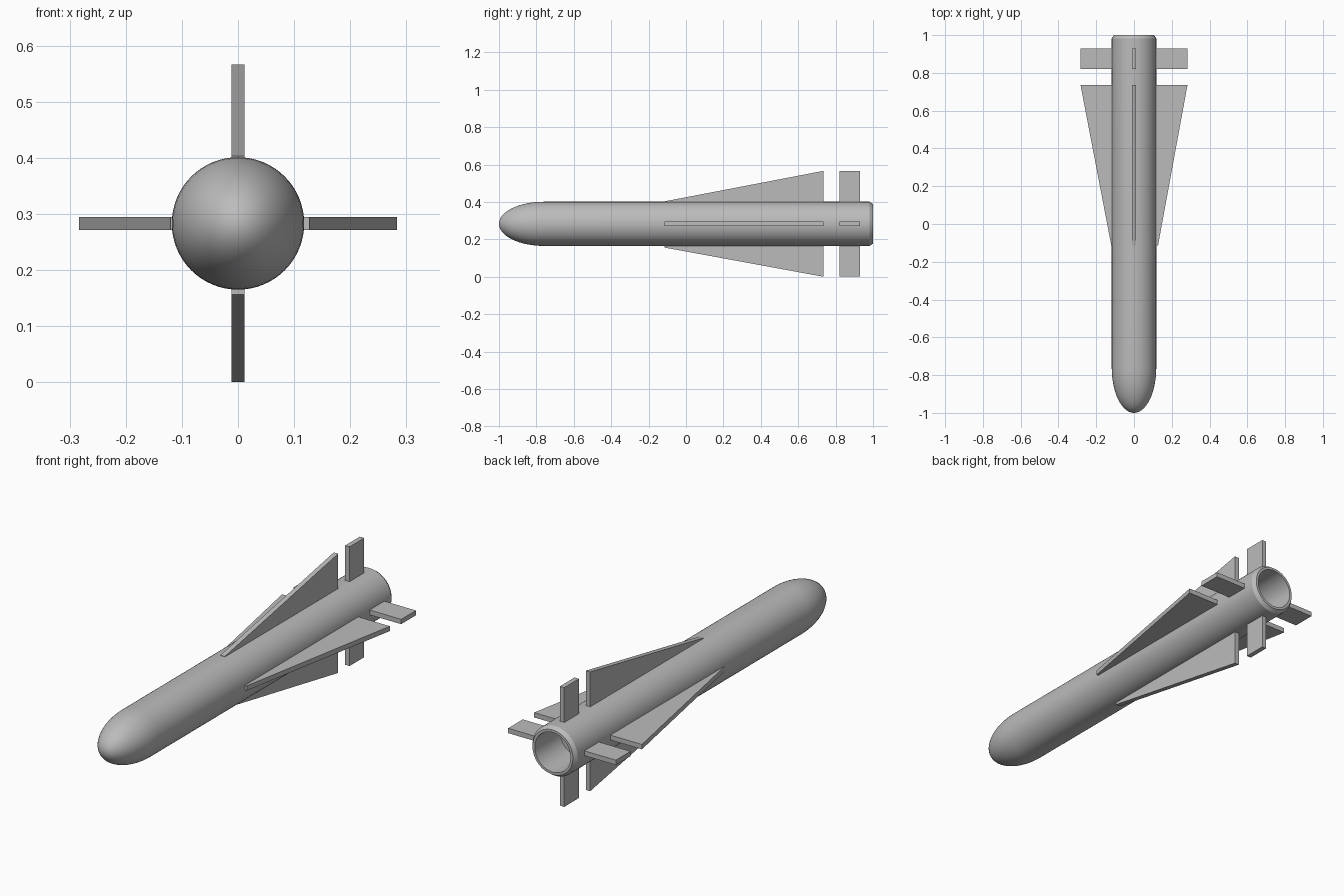
import bpy, bmesh, math
from mathutils import Matrix, Vector

if "Cube" in bpy.data.objects:
    bpy.data.objects.remove(bpy.data.objects["Cube"])

CZ = 0.283      # height of the body axis
R = 0.118       # body radius
T = 0.0115      # half thickness of the fins

grey = bpy.data.materials.new("plain grey")
grey.diffuse_color = (0.5, 0.5, 0.5, 1)
grey.use_nodes = True
grey.node_tree.nodes["Principled BSDF"].inputs["Base Color"].default_value = grey.diffuse_color


def make_object(name, bm):
    bmesh.ops.recalc_face_normals(bm, faces=bm.faces)
    mesh = bpy.data.meshes.new(name)
    bm.to_mesh(mesh)
    bm.free()
    mesh.materials.append(grey)
    obj = bpy.data.objects.new(name, mesh)
    obj.location.z = CZ
    bpy.context.collection.objects.link(obj)
    return obj


def fin(name, outline, angle):
    """Flat plate from an outline of (radius, y), turned around the body axis."""
    bm = bmesh.new()
    face = bm.faces.new([bm.verts.new((r, y, -T)) for r, y in outline])
    ext = bmesh.ops.extrude_face_region(bm, geom=[face])
    verts = [v for v in ext["geom"] if isinstance(v, bmesh.types.BMVert)]
    bmesh.ops.translate(bm, verts=verts, vec=(0, 0, 2 * T))
    bmesh.ops.rotate(bm, verts=bm.verts, cent=(0, 0, 0),
                     matrix=Matrix.Rotation(angle, 3, 'Y'))
    return make_object(name, bm)


# Body: rounded nose, tube, chamfered tail rim and hollow nozzle
NOSE = 0.24
profile = [(R * math.sin(a), -1 + NOSE * (1 - math.cos(a)))
           for a in (math.pi / 2 * i / 16 for i in range(17))]
profile += [(R, 0.982), (0.106, 1.0), (0.094, 1.0), (0.094, 0.81), (0, 0.81)]
bm = bmesh.new()
verts = [bm.verts.new((r, y, 0)) for r, y in profile]
edges = [bm.edges.new(pair) for pair in zip(verts, verts[1:])]
bmesh.ops.spin(bm, geom=verts + edges, cent=(0, 0, 0), axis=(0, 1, 0),
               angle=2 * math.pi, steps=64)
bmesh.ops.remove_doubles(bm, verts=bm.verts, dist=1e-5)
body = make_object("body", bm)
bpy.context.view_layer.objects.active = body
body.select_set(True)
bpy.ops.object.shade_smooth_by_angle(angle=math.radians(30))

# Four swept wings and four square tail fins around the body
for i, side in enumerate(("right", "bottom", "left", "top")):
    angle = i * math.pi / 2
    front = 0.127 if i < 2 else 0.12
    fin(side + "_wing",
        [(0.1, -0.115), (front, -0.115), (0.283, 0.735), (0.1, 0.735)], angle)
    fin(side + "_tail_fin",
        [(0.1, 0.82), (0.283, 0.82), (0.283, 0.93), (0.1, 0.93)], angle)
